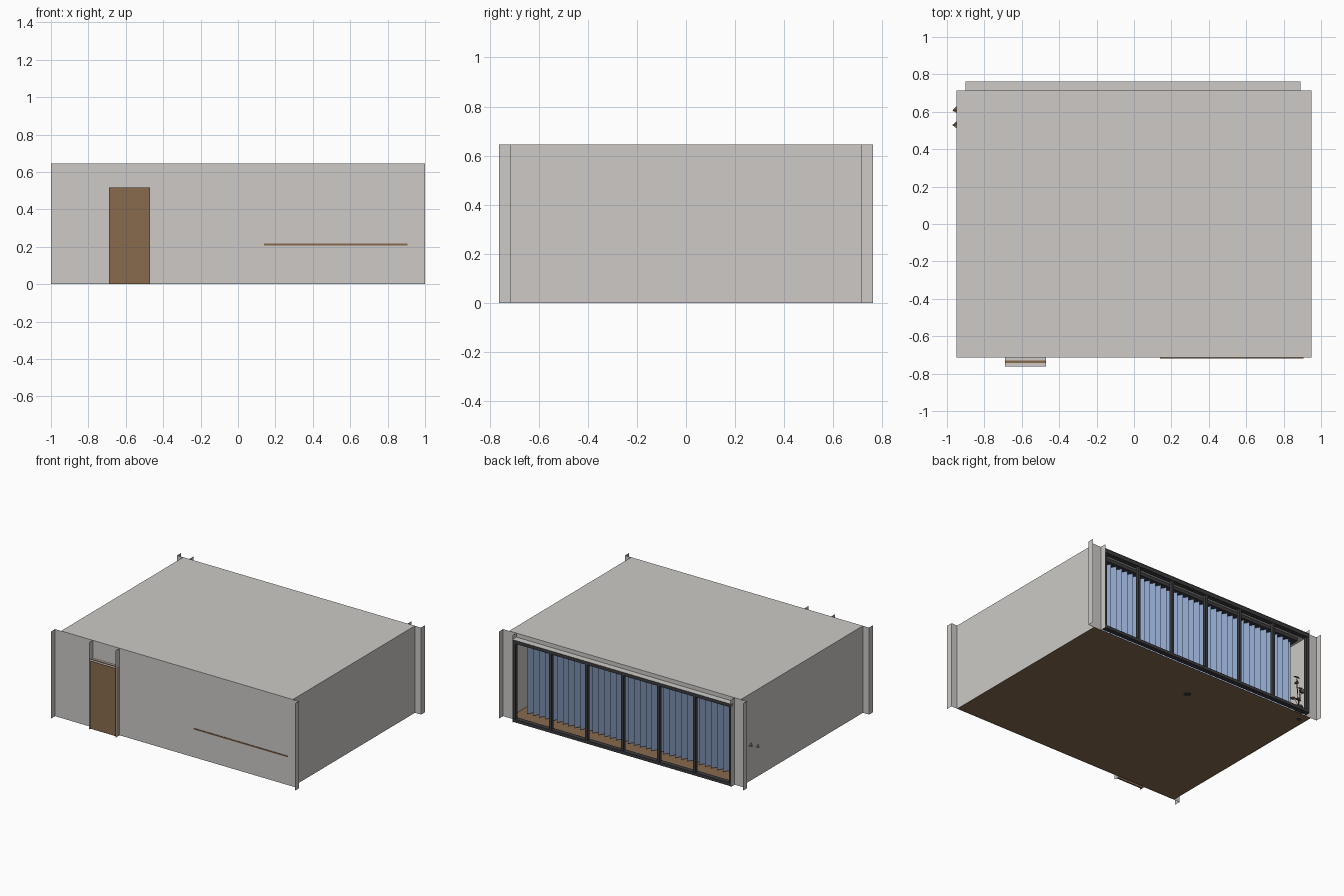
import bpy, math, random
from mathutils import Vector, Matrix

random.seed(4)
if "Cube" in bpy.data.objects:
    bpy.data.objects.remove(bpy.data.objects["Cube"])


def material(name, r, g, b):
    m = bpy.data.materials.new(name)
    m.use_nodes = True
    m.diffuse_color = (r, g, b, 1)
    m.node_tree.nodes["Principled BSDF"].inputs["Base Color"].default_value = (r, g, b, 1)
    return m


PLASTER = material("warm grey plaster", 0.61, 0.59, 0.57)
WOOD = material("brown wood", 0.25, 0.145, 0.075)
FRAME = material("dark grey metal", 0.045, 0.045, 0.05)
CURTAIN = material("blue fabric", 0.26, 0.36, 0.56)
LEAF = material("dry leaf brown", 0.2, 0.11, 0.06)


def mesh(name, verts, faces, mat):
    me = bpy.data.meshes.new(name)
    me.from_pydata(verts, [], faces)
    me.materials.append(mat)
    ob = bpy.data.objects.new(name, me)
    bpy.context.collection.objects.link(ob)
    return ob


def sheet(name, lo, hi, mat=PLASTER):
    """Rectangle between two corners that share one coordinate."""
    axis = [i for i in range(3) if lo[i] == hi[i]][0]
    u, v = [i for i in range(3) if i != axis]
    verts = []
    for a, b in ((lo, lo), (hi, lo), (hi, hi), (lo, hi)):
        p = list(lo)
        p[u], p[v] = a[u], b[v]
        verts.append(p)
    return mesh(name, verts, [(0, 1, 2, 3)], mat)


def box(name, lo, hi, mat):
    verts = [(x, y, z) for x in (lo[0], hi[0]) for y in (lo[1], hi[1]) for z in (lo[2], hi[2])]
    faces = [(0, 1, 3, 2), (4, 6, 7, 5), (0, 4, 5, 1), (2, 3, 7, 6), (0, 2, 6, 4), (1, 5, 7, 3)]
    return mesh(name, verts, faces, mat)


# Main dimensions
X, Y, H = 0.95, 0.715, 0.645
XE, YE = 1.0, 0.762
DOOR_L, DOOR_R, DOOR_H = -0.69, -0.47, 0.513
WIN_L, WIN_R, WIN_H = -0.9, 0.89, 0.615

# Room shell
sheet("floor", (-X, -Y, 0.003), (X, Y, 0.003), WOOD)
sheet("roof", (-X, -Y, H), (X, Y, H))
for side, name in ((1, "left"), (-1, "right")):
    sheet(name + "_wall", (side * X, -Y, 0), (side * X, Y, H))
    for end, where in ((1, "back"), (-1, "front")):
        sheet(f"{where}_{name}_corner_fin", (side * XE, end * Y, 0), (side * XE, end * YE, H))

# Front and back walls, each with one opening and its reveals
for name, s, a, b, top in (("front", -1, DOOR_L, DOOR_R, DOOR_H), ("back", 1, WIN_L, WIN_R, WIN_H)):
    y, ye = s * Y, s * YE
    sheet(name + "_wall_right", (-XE, y, 0), (a, y, H))
    sheet(name + "_wall_left", (b, y, 0), (XE, y, H))
    sheet(name + "_wall_over_opening", (a, y, top), (b, y, H))
    sheet(name + "_opening_head", (a, y, top), (b, ye, top))
    sheet(name + "_reveal_right", (a, y, 0), (a, ye, H))
    sheet(name + "_reveal_left", (b, y, 0), (b, ye, H))

# Door leaf
box("door", (DOOR_L, -0.742, 0), (DOOR_R, -0.73, DOOR_H + 0.003), WOOD)

# Long cabinet, its top edge showing through the front wall
box("cabinet_top", (0.14, -0.719, 0.207), (0.907, -0.5, 0.216), WOOD)
box("cabinet_body", (0.15, -0.71, 0.05), (0.897, -0.51, 0.207), WOOD)

# Window frame: rails, six bays of posts, inner track
for name, z0, z1 in (("bottom_rail", 0.004, 0.026), ("top_rail", WIN_H - 0.028, WIN_H - 0.002)):
    box("window_" + name, (WIN_L, 0.722, z0), (WIN_R, 0.757, z1), FRAME)
BAYS = 6
for i in range(BAYS + 1):
    x = WIN_L + 0.01 + (WIN_R - WIN_L - 0.02) * i / BAYS
    box(f"window_post_{i + 1}", (x - 0.01, 0.728, 0.01), (x + 0.01, 0.754, WIN_H - 0.01), FRAME)
box("curtain_track", (WIN_L, 0.565, H - 0.03), (WIN_R, 0.635, H - 0.005), FRAME)

# Pleated curtain
PLEATS = 36
n = PLEATS * 4
verts, faces = [], []
for i in range(n + 1):
    x = WIN_R - 0.01 + (-0.87 - WIN_R + 0.01) * i / n
    y = 0.6 + 0.02 * math.sin(i * math.pi / 2)
    verts += [(x, y, 0.015), (x, y, H - 0.03)]
    if i < n:
        k = 2 * i
        faces.append((k, k + 1, k + 3, k + 2))
mesh("pleated_curtain", verts, faces, CURTAIN)

# Small stand with a round foot
bpy.ops.mesh.primitive_cylinder_add(vertices=12, radius=0.025, depth=0.03, location=(-0.11, 0.425, 0.015))
foot = bpy.context.object
foot.name = "stand_foot"
foot.data.materials.append(FRAME)

# Dry plant in the window corner
bpy.ops.mesh.primitive_cone_add(vertices=16, radius1=0.02, radius2=0.03, depth=0.1, location=(-0.9, 0.645, 0.053))
pot = bpy.context.object
pot.name = "plant_pot"
pot.data.materials.append(FRAME)

root = Vector((-0.9, 0.645, 0.1))
tips = [(-0.945, 0.61, 0.27), (-0.945, 0.53, 0.23), (-0.88, 0.65, 0.32),
        (-0.87, 0.66, 0.27), (-0.91, 0.67, 0.21), (-0.9, 0.64, 0.16)]
for i, t in enumerate(tips):
    tip = Vector(t)
    cu = bpy.data.curves.new(f"plant_stem_{i + 1}", "CURVE")
    cu.dimensions = "3D"
    cu.bevel_depth = 0.002
    cu.bevel_resolution = 0
    sp = cu.splines.new("POLY")
    sp.points.add(2)
    mid = (root + tip) / 2 + Vector((0, 0, 0.02))
    for p, co in zip(sp.points, (root, mid, tip)):
        p.co = (*co, 1)
    cu.materials.append(FRAME)
    bpy.context.collection.objects.link(bpy.data.objects.new(cu.name, cu))

    # Folded pointed leaf at the stem tip
    rot = Matrix.Rotation(random.uniform(-0.7, 0.7), 3, "X") @ Matrix.Rotation(random.uniform(-0.5, 0.5), 3, "Y")
    shape = [(-0.028, 0, 0), (0, -0.02, 0.008), (0.028, 0, -0.008), (0, 0.02, 0.008)]
    mesh(f"plant_leaf_{i + 1}", [tip + rot @ Vector(p) for p in shape], [(0, 1, 2), (0, 2, 3)], LEAF)
